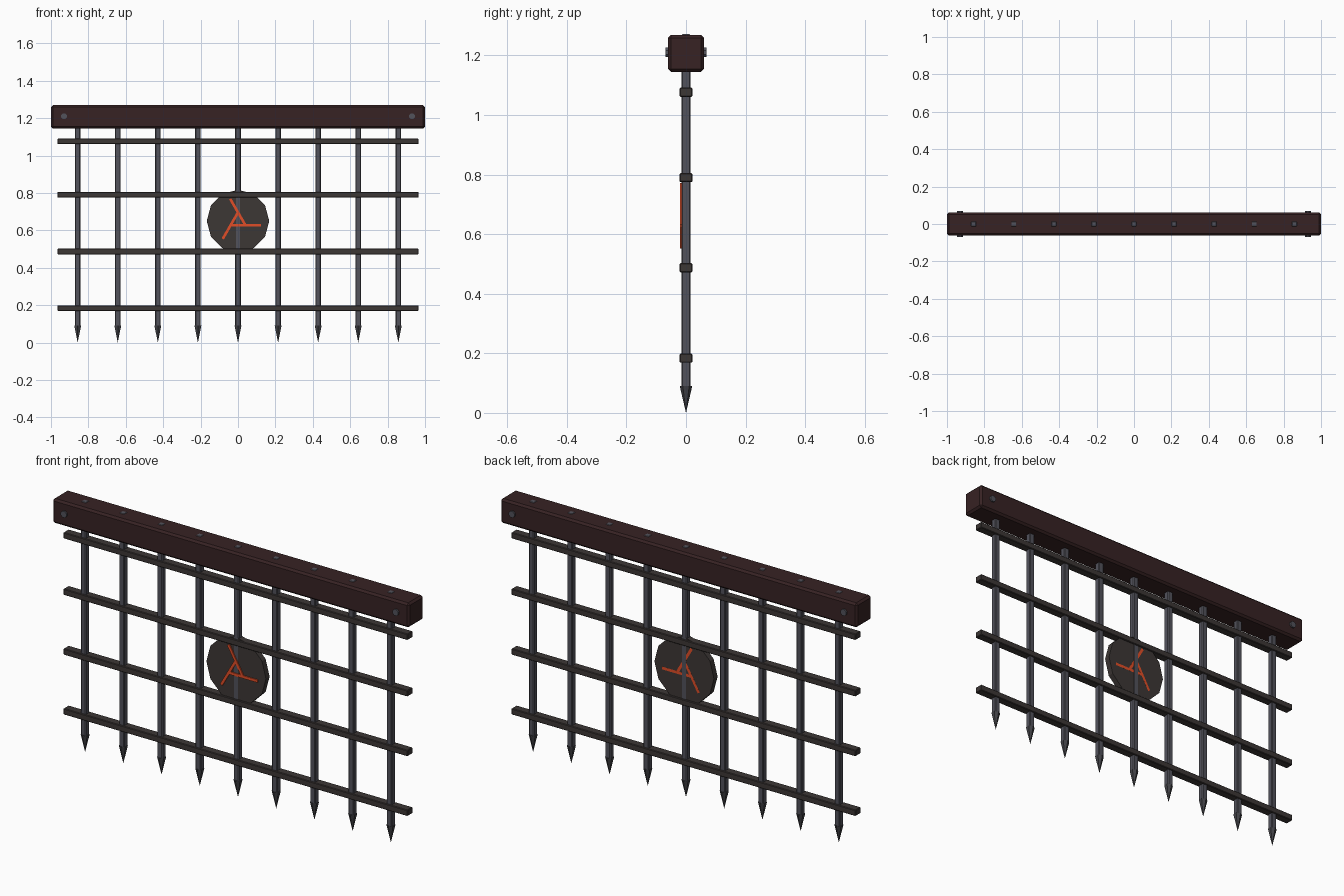
import bpy, math
from mathutils import Matrix

if "Cube" in bpy.data.objects:
    bpy.data.objects.remove(bpy.data.objects["Cube"])


def material(name, rgb):
    m = bpy.data.materials.new(name)
    m.diffuse_color = (*rgb, 1)
    m.use_nodes = True
    m.node_tree.nodes["Principled BSDF"].inputs["Base Color"].default_value = m.diffuse_color
    return m


WOOD = material("dark red wood", (0.038, 0.016, 0.017))
IRON = material("blue grey iron", (0.085, 0.085, 0.105))
RAIL = material("brown black iron", (0.046, 0.038, 0.036))
SPIKE = material("dark spike iron", (0.055, 0.055, 0.063))
RUNE = material("glowing orange", (0.75, 0.075, 0.02))


def finish(ob, name, mat, bevel=0):
    ob.name = name
    ob.data.materials.append(mat)
    if bevel:
        b = ob.modifiers.new("bevel", "BEVEL")
        b.width, b.segments = bevel, 1
    return ob


def box(name, center, size, mat, bevel=0):
    bpy.ops.mesh.primitive_cube_add(size=1)
    ob = bpy.context.object
    ob.data.transform(Matrix.Translation(center) @ Matrix.Diagonal((*size, 1)))
    return finish(ob, name, mat, bevel)


def drum(name, center, radius, depth, sides, mat, start=0.0):
    """Faceted disc whose axis runs along y."""
    bpy.ops.mesh.primitive_cylinder_add(vertices=sides, radius=radius, depth=depth)
    ob = bpy.context.object
    ob.data.transform(Matrix.Translation(center)
                      @ Matrix.Rotation(math.pi / 2, 4, 'X')
                      @ Matrix.Rotation(start, 4, 'Z'))
    return finish(ob, name, mat)


# Top beam with a bolt through each end
box("top_beam", (0, 0, 1.207), (2, 0.122, 0.124), WOOD, 0.01)
for x in (-0.93, 0.93):
    drum("beam_bolt", (x, 0, 1.21), 0.017, 0.138, 8, IRON, math.pi / 8)

# Upright bars, each ending in a spike
for i in range(9):
    x = (i - 4) * 0.2143
    box("upright_bar", (x, 0, 0.678), (0.03, 0.03, 1.186), IRON, 0.004)
    bpy.ops.mesh.primitive_cone_add(vertices=6, radius1=0.021, radius2=0, depth=0.09)
    spike = bpy.context.object
    spike.data.transform(Matrix.Translation((x, 0, 0.045))
                         @ Matrix.Rotation(math.pi, 4, 'X'))
    finish(spike, "spike", SPIKE)

# Cross rails
for z in (0.184, 0.487, 0.79, 1.076):
    box("cross_rail", (0, 0, z), (1.93, 0.042, 0.031), RAIL, 0.003)

# Centre medallion with three offset glowing strokes
CZ = 0.65
drum("medallion", (0, 0, CZ), 0.167, 0.029, 12, RAIL)
for k in range(3):
    stroke = box("rune_stroke", (0.043, -0.0025, -0.023), (0.16, 0.0346, 0.014), RUNE)
    stroke.data.transform(Matrix.Translation((0, 0, CZ))
                          @ Matrix.Rotation(-k * 2 * math.pi / 3, 4, 'Y'))
